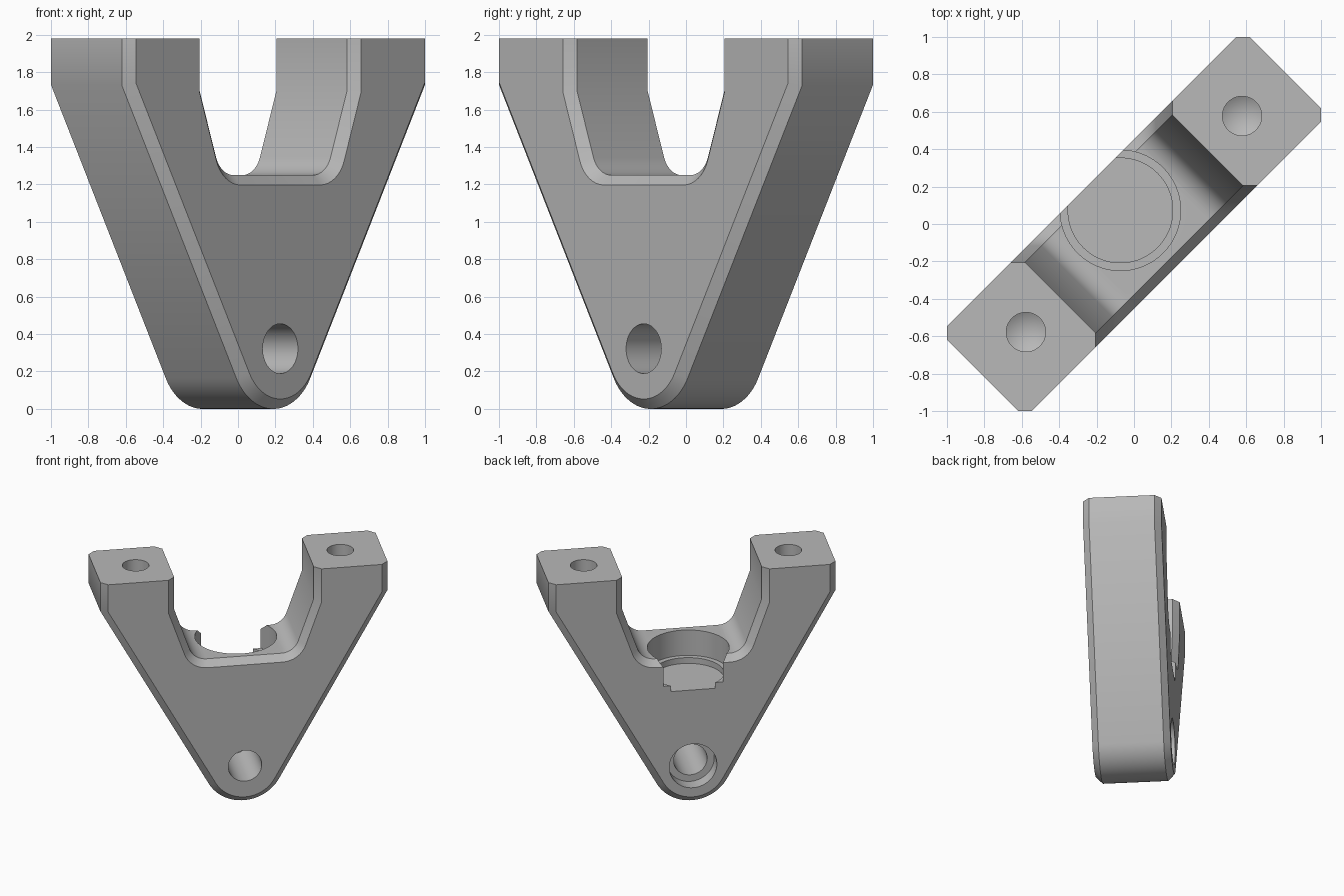
import bpy, bmesh, math
from mathutils import Matrix, Vector

if "Cube" in bpy.data.objects:
    bpy.data.objects.remove(bpy.data.objects["Cube"], do_unlink=True)

HALF, CHAMFER, TOP = 0.32, 0.053, 1.98   # half thickness, edge chamfer, height

metal = bpy.data.materials.new("plain grey")
metal.use_nodes = True
metal.diffuse_color = (0.48, 0.48, 0.48, 1)
metal.node_tree.nodes["Principled BSDF"].inputs["Base Color"].default_value = (0.48, 0.48, 0.48, 1)


def make_object(name, bm):
    bmesh.ops.recalc_face_normals(bm, faces=bm.faces)
    mesh = bpy.data.meshes.new(name)
    bm.to_mesh(mesh)
    bm.free()
    mesh.materials.append(metal)
    obj = bpy.data.objects.new(name, mesh)
    bpy.context.collection.objects.link(obj)
    return obj


def fillet(a, corner, b, length, steps=8):
    """Round a corner with an arc tangent to both legs."""
    da, db = (a - corner).normalized(), (b - corner).normalized()
    half = da.angle(db) / 2
    radius = length * math.tan(half)
    mid = (da + db).normalized()
    centre = corner + mid * (radius / math.sin(half))
    start, end = corner + da * length - centre, corner + db * length - centre
    sweep = start.angle(end)
    return [centre + (start * math.sin(sweep * (1 - i / steps)) + end * math.sin(sweep * i / steps)) / math.sin(sweep)
            for i in range(steps + 1)]


def inset(points, d):
    """Move every edge inward by d, except the flat tops."""
    lines = []
    for i, p in enumerate(points):
        q = points[(i + 1) % len(points)]
        t = (q - p).normalized()
        n = Vector((-t.y, t.x))
        on_top = p.y > TOP - 0.001 and q.y > TOP - 0.001
        lines.append((n, n.dot(p) + (0 if on_top else d)))
    result = []
    for i in range(len(points)):
        (n, c), (m, e) = lines[i - 1], lines[i]
        det = n.x * m.y - n.y * m.x
        result.append(Vector(((c * m.y - e * n.y) / det, (n.x * e - m.x * c) / det)))
    return result


def lathe(name, profile, matrix, segments=64):
    """Solid of revolution used as a cutter."""
    bm = bmesh.new()
    rings = []
    for r, h in profile:
        if r == 0:
            rings.append([bm.verts.new((0, 0, h))] * segments)
        else:
            rings.append([bm.verts.new((r * math.cos(k * math.tau / segments),
                                        r * math.sin(k * math.tau / segments), h)) for k in range(segments)])
    for low, high in zip(rings, rings[1:]):
        for k in range(segments):
            j = (k + 1) % segments
            bm.faces.new(list(dict.fromkeys((low[k], low[j], high[j], high[k]))))
    bm.transform(matrix)
    cutter = make_object(name, bm)
    cutter.hide_render = True
    return cutter


# Right half of the outline, from the bottom of the rounded foot to the slot floor
foot, shoulder = Vector((0, 0.32)), Vector((1.1455, 1.73))
to_foot = foot - shoulder
slope = math.atan2(-to_foot.x, -to_foot.y) - math.asin(HALF / to_foot.length)
arc_end = math.pi / 2 - slope
half = [foot + HALF * Vector((math.sin(arc_end * i / 16), -math.cos(arc_end * i / 16))) for i in range(17)]
half += [shoulder, Vector((1.1455, TOP)), Vector((0.557, TOP))]
bend, floor_corner = Vector((0.557, 1.7)), Vector((0.4, 1.25))
half += [bend] + fillet(bend, floor_corner, Vector((0, 1.25)), 0.1)
outline = half + [Vector((-p.x, p.y)) for p in reversed(half[1:])]

# Bracket body: chamfered plate lofted through four layers
bm = bmesh.new()
narrow = inset(outline, CHAMFER)
layers = [(narrow, -HALF), (outline, CHAMFER - HALF), (outline, HALF - CHAMFER), (narrow, HALF)]
rings = [[bm.verts.new((p.x, v, p.y)) for p in pts] for pts, v in layers]
for a, b in zip(rings, rings[1:]):
    for i in range(len(a)):
        j = (i + 1) % len(a)
        bm.faces.new((a[i], a[j], b[j], b[i]))
bm.faces.new(rings[0])
bm.faces.new(rings[-1])
bracket = make_object("bracket_body", bm)

# Cutters: pivot hole with counterbore, stepped pocket, blind holes in the arms
cutters = [
    lathe("pivot_hole_cutter", [(0, -0.5), (0.133, -0.5), (0.133, 0.2), (0.19, 0.2), (0.19, 0.5), (0, 0.5)],
          Matrix.Translation((0, 0, 0.322)) @ Matrix.Rotation(-math.pi / 2, 4, 'X')),
    lathe("pocket_cutter", [(0, 0.98), (0.28, 0.98), (0.28, 1.03), (0.322, 1.03), (0.322, 1.32), (0, 1.32)],
          Matrix.Translation((0, 0.103, 0)), 96),
]
for side in (-1, 1):
    cutters.append(lathe("arm_hole_cutter", [(0, 1.44), (0.105, 1.5), (0.105, 2.1), (0, 2.1)],
                         Matrix.Translation((side * 0.817, 0, 0))))
for cutter in cutters:
    mod = bracket.modifiers.new(cutter.name, 'BOOLEAN')
    mod.operation, mod.solver, mod.object = 'DIFFERENCE', 'EXACT', cutter

# Bake the cuts, drop the cutters, turn the plate to the diagonal
bpy.context.view_layer.update()
baked = bpy.data.meshes.new_from_object(bracket.evaluated_get(bpy.context.evaluated_depsgraph_get()))
bracket.modifiers.clear()
bracket.data = baked
for cutter in cutters:
    bpy.data.objects.remove(cutter, do_unlink=True)
baked.transform(Matrix.Rotation(math.pi / 4, 4, 'Z'))

bpy.ops.object.select_all(action='DESELECT')
bracket.select_set(True)
bpy.context.view_layer.objects.active = bracket
bpy.ops.object.shade_smooth_by_angle(angle=math.radians(30))
